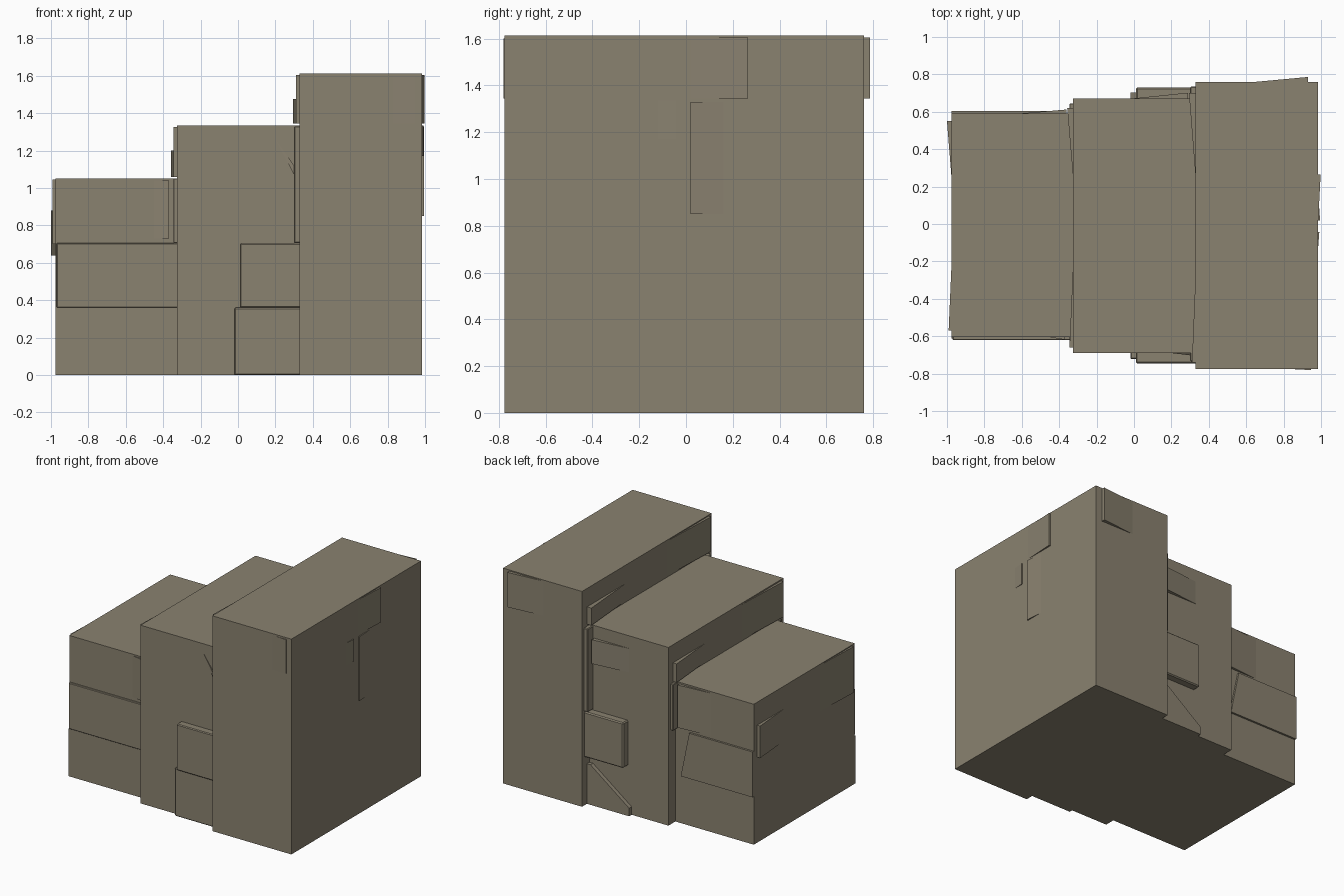
import bpy, bmesh

cube = bpy.data.objects.get("Cube")
if cube:
    bpy.data.objects.remove(cube, do_unlink=True)

stone = bpy.data.materials.new("warm grey stone")
stone.use_nodes = True
COLOUR = (0.254, 0.223, 0.162, 1)
stone.diffuse_color = COLOUR
stone.node_tree.nodes["Principled BSDF"].inputs["Base Color"].default_value = COLOUR


def finish(name, bm, bevel=0):
    bmesh.ops.recalc_face_normals(bm, faces=bm.faces)
    mesh = bpy.data.meshes.new(name)
    bm.to_mesh(mesh)
    bm.free()
    mesh.materials.append(stone)
    obj = bpy.data.objects.new(name, mesh)
    bpy.context.collection.objects.link(obj)
    if bevel:
        mod = obj.modifiers.new("worn edges", "BEVEL")
        mod.width, mod.segments = bevel, 1
    return obj


def block(name, x, y, z, bevel=0):
    """Box given by its range on each axis."""
    bm = bmesh.new()
    bmesh.ops.create_cube(bm, size=1)
    for v in bm.verts:
        v.co = [r[0] if c < 0 else r[1] for c, r in zip(v.co, (x, y, z))]
    return finish(name, bm, bevel)


def slab(name, axis, wall, side, outline):
    """Stone on a wall; outline points are (along, height, depth)."""
    bm = bmesh.new()

    def point(u, z, d):
        out = wall + side * d
        return bm.verts.new((out, u, z) if axis == "x" else (u, out, z))

    outer = [point(*p) for p in outline]
    inner = [point(u, z, -0.02) for u, z, d in outline]
    bm.faces.new(outer)
    bm.faces.new(inner[::-1])
    for i in range(len(outer)):
        j = (i + 1) % len(outer)
        bm.faces.new((outer[i], inner[i], inner[j], outer[j]))
    return finish(name, bm)


def wedge(name, axis, wall, side, thick, thin, z0, z1, depth):
    """Stone that stands proud at one end and sinks into the wall at the other."""
    return slab(name, axis, wall, side, [(thick, z0, depth), (thin, z0, 0),
                                         (thin, z1, 0), (thick, z1, depth)])


# Stepped main blocks
block("tall_step", (0.33, 0.985), (-0.775, 0.76), (0, 1.613))
block("middle_step", (-0.325, 0.34), (-0.69, 0.672), (0, 1.335))
block("low_step", (-0.975, -0.31), (-0.605, 0.59), (0, 1.052))

# Courses on the low step
block("low_front_base", (-0.975, -0.32), (-0.612, -0.5), (0, 0.358))
block("low_front_course", (-0.97, -0.32), (-0.621, -0.5), (0.36, 0.705), 0.004)
slab("low_back_course", "y", 0.59, 1,
     [(-0.975, 0.36, 0.015), (-0.38, 0.36, 0.015), (-0.45, 0.7, 0.015), (-0.975, 0.7, 0.015)])
wedge("low_back_stone", "y", 0.59, 1, -0.36, -0.62, 0.72, 1.04, 0.022)
wedge("low_front_stone", "y", -0.605, -1, -0.37, -0.45, 0.73, 1.04, 0.014)

# Bricks on the front and back of the middle step
block("front_lower_brick", (-0.02, 0.35), (-0.722, -0.6), (0, 0.36), 0.006)
block("front_upper_brick", (0.01, 0.35), (-0.745, -0.6), (0.36, 0.705), 0.006)
block("back_upper_brick", (0.01, 0.35), (0.6, 0.73), (0.36, 0.7), 0.008)
slab("back_sloped_stone", "y", 0.672, 1,
     [(0.34, 0, 0.03), (-0.02, 0, 0.03), (-0.02, 0.06, 0.03), (0.3, 0.3, 0.03), (0.34, 0.3, 0.03)])
wedge("back_high_stone", "y", 0.672, 1, 0.29, 0, 1.06, 1.24, 0.03)
slab("front_chipped_stone", "y", -0.69, -1,
     [(0.2, 1.26, 0), (0.3, 1.07, 0.012), (0.3, 1.12, 0.012)])

# Narrow stones in the corners between steps
for side, label in ((-1, "front"), (1, "back")):
    a, b = sorted((side * 0.6, side * 0.735))
    block(label + "_tall_strip", (0.3, 0.35), (a, b), (0.705, 1.33), 0.005)
    a, b = sorted((side * 0.5, side * 0.645))
    block(label + "_middle_strip", (-0.345, -0.3), (a, b), (0.705, 1.052), 0.004)

# Stones on the risers and the left end
wedge("tall_riser_back", "x", 0.33, -1, 0.7, 0.24, 1.345, 1.475, 0.036)
wedge("tall_riser_front", "x", 0.33, -1, -0.74, -0.25, 1.345, 1.605, 0.02)
wedge("middle_riser_back", "x", -0.325, -1, 0.62, 0.24, 1.06, 1.2, 0.032)
wedge("middle_riser_front", "x", -0.325, -1, -0.66, -0.2, 1.06, 1.325, 0.02)
wedge("left_end_back", "x", -0.975, -1, 0.55, 0.24, 0.64, 0.88, 0.025)
wedge("left_end_front", "x", -0.975, -1, -0.57, -0.2, 0.7, 1.045, 0.016)

# Stones on the outer faces of the tall step
wedge("right_upper_stone", "x", 0.985, 1, 0.265, 0.02, 1.345, 1.605, 0.013)
wedge("right_lower_stone", "x", 0.985, 1, 0.02, 0.16, 0.85, 1.33, 0.01)
wedge("right_sliver", "x", 0.985, 1, -0.042, -0.12, 1.17, 1.335, 0.006)
wedge("tall_back_stone", "y", 0.76, 1, 0.93, 0.65, 1.345, 1.605, 0.026)
wedge("tall_front_stone", "y", -0.775, -1, 0.945, 0.83, 1.345, 1.6, 0.006)
